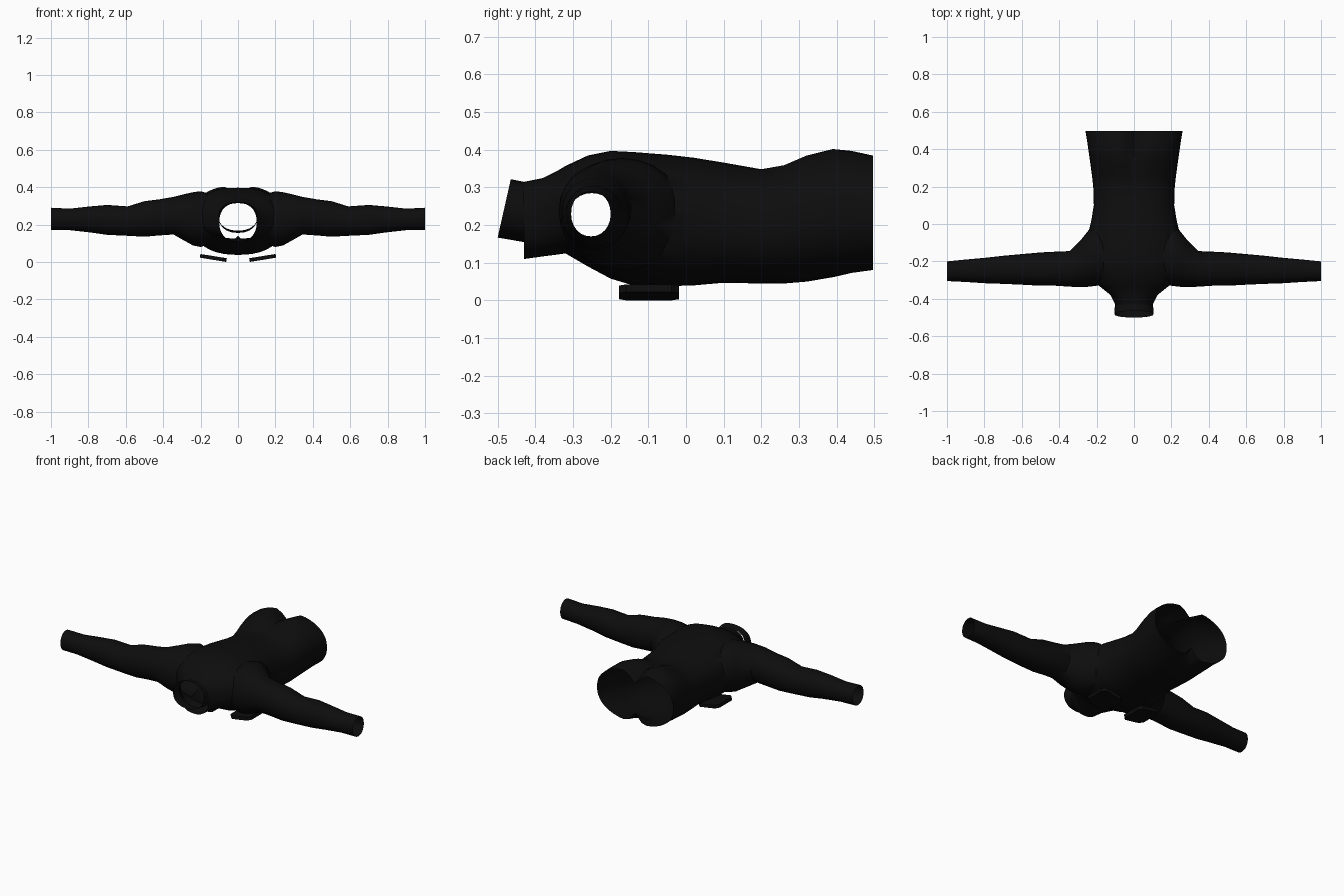
import bpy, bmesh
from math import cos, sin, pi, exp, copysign

cube = bpy.data.objects.get("Cube")
if cube:
    bpy.data.objects.remove(cube, do_unlink=True)

black = bpy.data.materials.new("black cloth")
black.use_nodes = True
black.diffuse_color = (0.004, 0.004, 0.004, 1)
bsdf = next(n for n in black.node_tree.nodes if n.type == 'BSDF_PRINCIPLED')
bsdf.inputs["Base Color"].default_value = (0.004, 0.004, 0.004, 1)
bsdf.inputs["Roughness"].default_value = 0.9


def make_object(name, bm):
    bmesh.ops.recalc_face_normals(bm, faces=bm.faces)
    mesh = bpy.data.meshes.new(name)
    bm.to_mesh(mesh)
    bm.free()
    mesh.materials.append(black)
    obj = bpy.data.objects.new(name, mesh)
    bpy.context.collection.objects.link(obj)
    return obj


def loft(bm, rings, caps=True):
    loops = [[bm.verts.new(p) for p in ring] for ring in rings]
    for a, b in zip(loops, loops[1:]):
        for i in range(len(a)):
            j = (i + 1) % len(a)
            bm.faces.new((a[i], a[j], b[j], b[i]))
    if caps:
        bm.faces.new(loops[0])
        bm.faces.new(loops[-1])


def rounded(a, power):
    """Point on a unit superellipse."""
    c, s = cos(a), sin(a)
    return (copysign(abs(c) ** (2 / power), c), copysign(abs(s) ** (2 / power), s))


def smooth(obj, angle=0.7):
    bpy.ops.object.select_all(action='DESELECT')
    obj.select_set(True)
    bpy.context.view_layer.objects.active = obj
    bpy.ops.object.shade_smooth_by_angle(angle=angle)


# Torso sections: y, half width, bottom, top, upper crease, lower crease
torso = [
    (-0.43, 0.10, 0.11, 0.315, 0, 0), (-0.38, 0.125, 0.117, 0.325, 0, 0),
    (-0.34, 0.175, 0.122, 0.345, 0, 0), (-0.32, 0.20, 0.125, 0.357, 0, 0),
    (-0.26, 0.235, 0.09, 0.385, 0, 0), (-0.2, 0.25, 0.058, 0.397, 0, 0),
    (-0.14, 0.25, 0.04, 0.394, 0, 0), (-0.05, 0.245, 0.038, 0.387, 0, 0),
    (0.02, 0.228, 0.04, 0.379, 0, 0), (0.1, 0.215, 0.047, 0.366, 0, 0),
    (0.2, 0.218, 0.045, 0.352, 0.005, 0), (0.26, 0.225, 0.045, 0.365, 0.015, 0),
    (0.32, 0.233, 0.05, 0.392, 0.03, 0), (0.39, 0.243, 0.058, 0.41, 0.045, 0.01),
    (0.44, 0.25, 0.068, 0.405, 0.06, 0.03), (0.497, 0.26, 0.076, 0.392, 0.07, 0.065),
]
rings = []
for y, w, lo, hi, up, down in torso:
    ring = []
    for i in range(48):
        u, v = rounded(2 * pi * i / 48, 2.3)
        x, z = w * u, (lo + hi) / 2 + (hi - lo) / 2 * v
        dip = up * exp(-(x / 0.045) ** 2) if v > 0 else -down * exp(-(x / 0.035) ** 2)
        ring.append((x, y, z - dip * abs(v)))
    rings.append(ring)
bm = bmesh.new()
loft(bm, rings)
shirt = make_object("shirt_body", bm)

# Sleeve sections: x, front y, back y, bottom, top
sleeve = [
    (0.1, -0.32, -0.06, 0.11, 0.35), (0.2, -0.33, -0.01, 0.08, 0.378),
    (0.24, -0.335, -0.03, 0.088, 0.373), (0.28, -0.338, -0.08, 0.11, 0.364),
    (0.345, -0.335, -0.145, 0.147, 0.348), (0.42, -0.33, -0.148, 0.142, 0.335),
    (0.5, -0.33, -0.152, 0.135, 0.325), (0.59, -0.325, -0.16, 0.14, 0.297),
    (0.7, -0.32, -0.17, 0.145, 0.305), (0.79, -0.317, -0.18, 0.158, 0.297),
    (0.9, -0.31, -0.19, 0.17, 0.285), (1.0, -0.305, -0.2, 0.17, 0.29),
]
bm = bmesh.new()
for side in (1, -1):
    rings = []
    for x, y0, y1, z0, z1 in sleeve:
        pts = [rounded(2 * pi * i / 24, 2.1) for i in range(24)]
        rings.append([(side * x, (y0 + y1) / 2 + (y1 - y0) / 2 * u,
                       (z0 + z1) / 2 + (z1 - z0) / 2 * v) for u, v in pts])
    loft(bm, rings)
sleeves = make_object("sleeve_helper", bm)

# Join sleeves to torso as one skin, then open neck, hem and cuffs
union = shirt.modifiers.new("join", 'BOOLEAN')
union.operation = 'UNION'
union.solver = 'EXACT'
union.object = sleeves
bpy.context.view_layer.update()
deps = bpy.context.evaluated_depsgraph_get()
bm = bmesh.new()
bm.from_mesh(shirt.evaluated_get(deps).to_mesh())
shirt.modifiers.clear()
openings = [f for f in bm.faces if all(v.co.y > 0.49 for v in f.verts)
            or all(v.co.y < -0.425 for v in f.verts)
            or all(abs(v.co.x) > 0.995 for v in f.verts)]
bmesh.ops.delete(bm, geom=openings, context='FACES')
bm.to_mesh(shirt.data)
bm.free()
bpy.data.objects.remove(sleeves, do_unlink=True)
smooth(shirt)

# Open collar band, its front edge leaning forward at the throat
front, back = [], []
for i in range(20):
    u, v = rounded(2 * pi * i / 20, 2.2)
    t = (1 - v) / 2
    back.append((0.102 * u, -0.43, 0.315 - 0.16 * t))
    front.append((0.105 * u, -0.465 - 0.035 * t, 0.322 - 0.155 * t))
bm = bmesh.new()
loft(bm, [back, front], caps=False)
smooth(make_object("collar", bm))

# Chest pocket flaps
for side, name in ((1, "left_pocket"), (-1, "right_pocket")):
    bm = bmesh.new()
    bmesh.ops.create_cube(bm, size=1)
    for v in bm.verts:
        v.co.x *= 0.143
        v.co.y *= 0.16
        v.co.z *= 0.02
    corners = [e for e in bm.edges
               if abs(e.verts[0].co.z - e.verts[1].co.z) > 0.01]
    bmesh.ops.bevel(bm, geom=corners, offset=0.02, segments=1, affect='EDGES')
    pocket = make_object(name, bm)
    pocket.location = (side * 0.132, -0.098, 0.0215)
    pocket.rotation_euler.y = -side * 0.16
